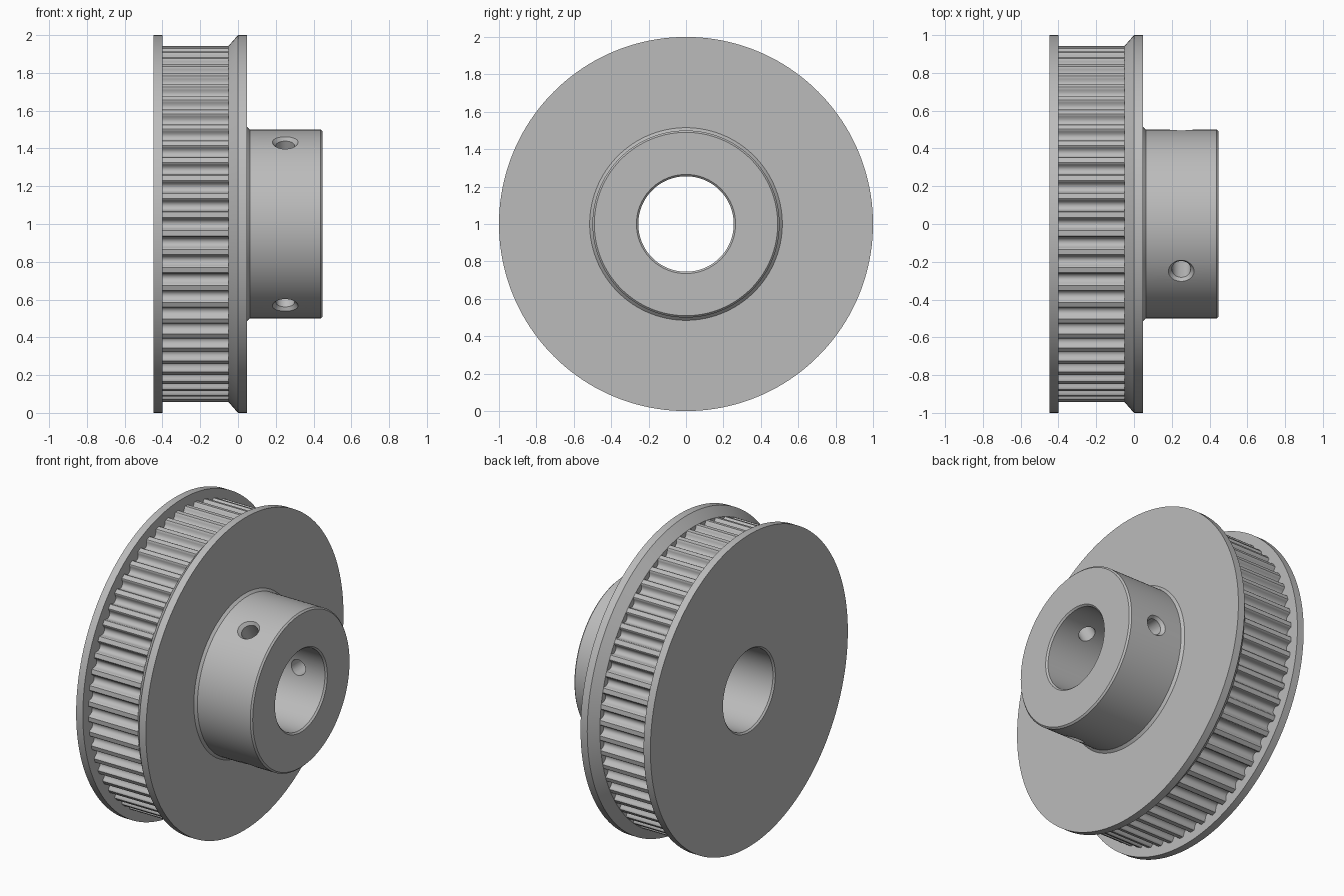
import bpy, bmesh, math
from mathutils import Vector

cube = bpy.data.objects.get("Cube")
if cube:
    bpy.data.objects.remove(cube)

metal = bpy.data.materials.new("machined_grey")
metal.use_nodes = True
GREY = (0.5, 0.5, 0.5, 1)
metal.diffuse_color = GREY
metal.node_tree.nodes["Principled BSDF"].inputs["Base Color"].default_value = GREY

TAU = 2 * math.pi
LEFT, RIGHT, FACE = -0.4475, 0.4475, 0.0475   # wheel face, hub end, hub-side flange face
BORE, HUB, TIP = 0.255, 0.5, 0.943
BEVEL = 0.01


def add_object(name, bm, angle=25):
    mesh = bpy.data.meshes.new(name)
    bm.to_mesh(mesh)
    bm.free()
    mesh.materials.append(metal)
    obj = bpy.data.objects.new(name, mesh)
    bpy.context.collection.objects.link(obj)
    bpy.ops.object.select_all(action='DESELECT')
    obj.select_set(True)
    bpy.context.view_layer.objects.active = obj
    bpy.ops.object.shade_smooth_by_angle(angle=math.radians(angle))
    return obj


def bridge(bm, rings, closed=False):
    pairs = list(zip(rings, rings[1:]))
    if closed:
        pairs.append((rings[-1], rings[0]))
    for a, b in pairs:
        n = len(a)
        for j in range(n):
            k = (j + 1) % n
            bm.faces.new((a[j], b[j], b[k], a[k]))


def wheel_point(x, r, a):
    return Vector((x, -r * math.cos(a), 1 + r * math.sin(a)))


def lathe(name, profile, closed=False, segments=160):
    """Spin (x, radius) points around the shaft axis."""
    bm = bmesh.new()
    rings = [[bm.verts.new(wheel_point(x, r, TAU * j / segments)) for j in range(segments)]
             for x, r in profile]
    bridge(bm, rings, closed)
    return add_object(name, bm)


# Outer flange with the bore through the wheel
lathe("outer_flange", [
    (FACE, BORE), (LEFT + BEVEL, BORE), (LEFT, BORE + BEVEL),
    (LEFT, 1), (-0.4, 1), (-0.4, 0.9)])

# Hub-side flange with its sloped belt guide
lathe("hub_side_flange", [(-0.05, 0.9), (-0.05, 0.943), (0, 1), (FACE, 1), (FACE, HUB + 0.015)])

# Toothed rim: one rounded groove repeated (pitch fraction, depth)
TEETH = 60
half = [(0.36, 0), (0.31, 0.004), (0.28, 0.014), (0.22, 0.027), (0.12, 0.036)]
groove = [(-u, d) for u, d in half] + [(0, 0.038)] + half[::-1]
bm = bmesh.new()
rings = [[bm.verts.new(wheel_point(x, TIP - d, TAU * (t + u) / TEETH))
          for t in range(TEETH) for u, d in groove] for x in (-0.4, -0.05)]
bridge(bm, rings)
add_object("toothed_rim", bm, 40)

# Hub with bevelled ends
hub = lathe("hub", [
    (FACE, BORE), (FACE, HUB + 0.015), (FACE + 0.015, HUB),
    (RIGHT - BEVEL, HUB), (RIGHT, HUB - BEVEL),
    (RIGHT, BORE + BEVEL), (RIGHT - BEVEL, BORE)], closed=True)

# Three countersunk set screw holes, evenly spaced
for i in range(3):
    a = TAU / 6 + i * TAU / 3
    out = Vector((0, -math.cos(a), math.sin(a)))
    side = Vector((1, 0, 0)).cross(out)
    bm = bmesh.new()
    rings = []
    for dist, r in ((0.15, 0.05), (0.478, 0.05), (0.53, 0.092)):
        mid = Vector((0.25, 0, 1)) + out * dist
        rings.append([bm.verts.new(mid + r * (Vector((math.cos(t), 0, 0)) + side * math.sin(t)))
                      for t in (TAU * j / 40 for j in range(40))])
    bridge(bm, rings)
    bm.faces.new(rings[0])
    bm.faces.new(rings[-1])
    bmesh.ops.recalc_face_normals(bm, faces=bm.faces)
    cutter = add_object("screw_hole_cutter", bm)
    cutter.hide_render = True
    cut = hub.modifiers.new("screw_hole", 'BOOLEAN')
    cut.operation = 'DIFFERENCE'
    cut.solver = 'EXACT'
    cut.object = cutter
    bpy.context.view_layer.objects.active = hub
    bpy.ops.object.modifier_apply(modifier=cut.name)
    bpy.data.objects.remove(cutter)

# Drop the hidden hub face against the flange
bm = bmesh.new()
bm.from_mesh(hub.data)
hidden = [f for f in bm.faces if all(v.co.x < FACE + 0.001 for v in f.verts)]
bmesh.ops.delete(bm, geom=hidden, context='FACES')
bm.to_mesh(hub.data)
bm.free()
bpy.ops.object.select_all(action='DESELECT')
hub.select_set(True)
bpy.context.view_layer.objects.active = hub
bpy.ops.object.shade_smooth_by_angle(angle=math.radians(25))
